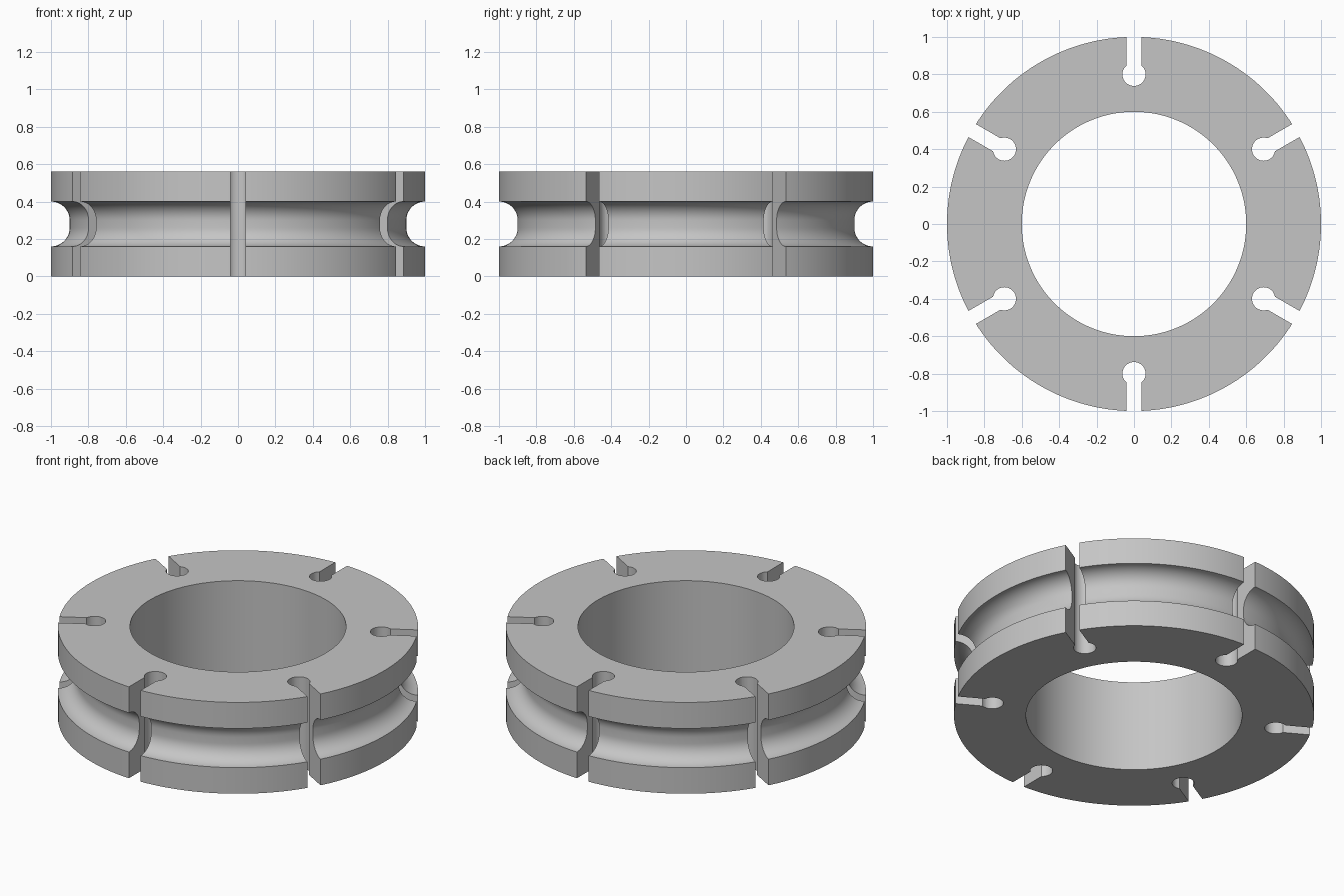
import bpy, bmesh
from math import sin, cos, pi, radians, asin
from mathutils import Matrix, Vector

cube = bpy.data.objects.get("Cube")
if cube:
    bpy.data.objects.remove(cube, do_unlink=True)

HEIGHT, OUTER, BORE = 0.56, 1.0, 0.6
GROOVE_LOW, GROOVE_HIGH, FILLET = 0.16, 0.40, 0.1
SLOT_HALF, HOLE_R, HOLE_AT, SLOTS = 0.04, 0.062, 0.8, 6

grey = bpy.data.materials.new("plain grey")
grey.use_nodes = True
grey.diffuse_color = (0.56, 0.56, 0.56, 1)
grey.node_tree.nodes["Principled BSDF"].inputs["Base Color"].default_value = grey.diffuse_color


def make_object(name, bm):
    bmesh.ops.recalc_face_normals(bm, faces=bm.faces)
    mesh = bpy.data.meshes.new(name)
    bm.to_mesh(mesh)
    bm.free()
    mesh.materials.append(grey)
    obj = bpy.data.objects.new(name, mesh)
    bpy.context.collection.objects.link(obj)
    return obj


def arc(cx, cy, r, start, end, steps):
    return [(cx + r * cos(start + (end - start) * i / steps),
             cy + r * sin(start + (end - start) * i / steps)) for i in range(steps + 1)]


# Ring body: lathed section with a filleted groove round the rim
groove = arc(OUTER, GROOVE_LOW + FILLET, FILLET, -pi / 2, -pi, 12)
groove += arc(OUTER, GROOVE_HIGH - FILLET, FILLET, pi, pi / 2, 12)
section = [(BORE, 0), (OUTER, 0)] + groove + [(OUTER, HEIGHT), (BORE, HEIGHT)]
bm = bmesh.new()
verts = [bm.verts.new((r, 0, z)) for r, z in section]
edges = [bm.edges.new((a, b)) for a, b in zip(verts, verts[1:] + verts[:1])]
bmesh.ops.spin(bm, geom=verts + edges, cent=(0, 0, 0), axis=(0, 0, 1),
               angle=2 * pi, steps=180, use_merge=True)
bmesh.ops.remove_doubles(bm, verts=bm.verts, dist=1e-5)
ring = make_object("grooved_ring", bm)

# Keyhole slots: round hole opening outward through the rim
half = asin(SLOT_HALF / HOLE_R)
keyhole = arc(HOLE_AT, 0, HOLE_R, half, 2 * pi - half, 32)
keyhole += [(OUTER + 0.2, -SLOT_HALF), (OUTER + 0.2, SLOT_HALF)]
bm = bmesh.new()
for i in range(SLOTS):
    turn = Matrix.Rotation(radians(30) + 2 * pi * i / SLOTS, 3, 'Z')
    face = bm.faces.new([bm.verts.new(turn @ Vector((x, y, -0.1))) for x, y in keyhole])
    solid = bmesh.ops.extrude_face_region(bm, geom=[face])
    top = [v for v in solid["geom"] if isinstance(v, bmesh.types.BMVert)]
    bmesh.ops.translate(bm, verts=top, vec=(0, 0, HEIGHT + 0.2))
cutter = make_object("slot_cutter", bm)
cutter.hide_render = True

# Cut the slots, then smooth the curved walls and keep the rims crisp
cut = ring.modifiers.new("slots", 'BOOLEAN')
cut.operation, cut.solver, cut.object = 'DIFFERENCE', 'EXACT', cutter
bpy.ops.object.select_all(action='DESELECT')
ring.select_set(True)
bpy.context.view_layer.objects.active = ring
bpy.ops.object.modifier_apply(modifier=cut.name)
bpy.data.objects.remove(cutter, do_unlink=True)
bpy.ops.object.shade_smooth_by_angle(angle=radians(30))
